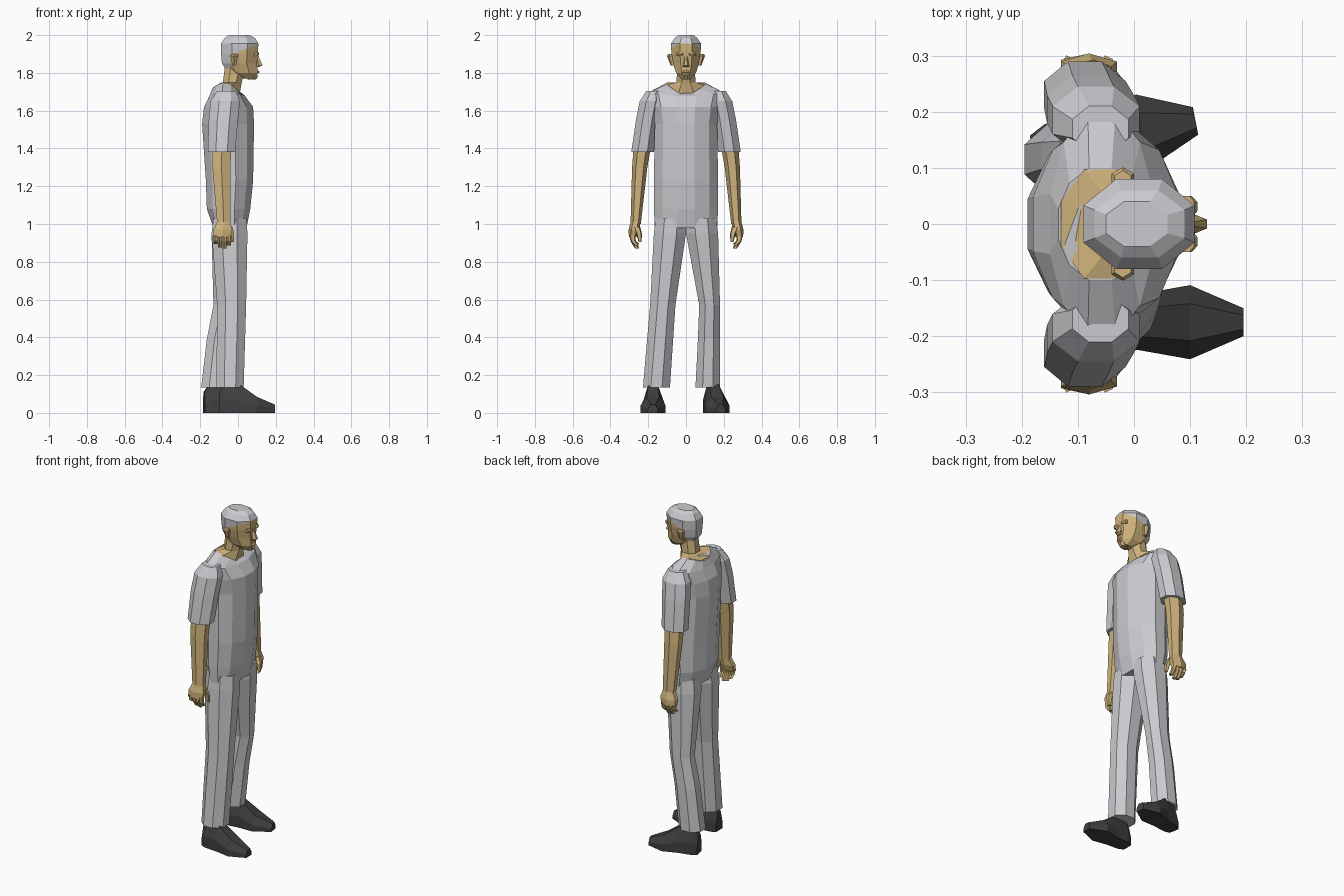
import bpy, bmesh, math
from mathutils import Vector

if "Cube" in bpy.data.objects:
    bpy.data.objects.remove(bpy.data.objects["Cube"], do_unlink=True)


def material(name, red, green, blue):
    mat = bpy.data.materials.new(name)
    mat.use_nodes = True
    mat.diffuse_color = (red, green, blue, 1)
    shader = mat.node_tree.nodes["Principled BSDF"]
    shader.inputs["Base Color"].default_value = mat.diffuse_color
    return mat


GREY = material("light grey", .6, .6, .63)
SKIN = material("skin", .62, .45, .2)
DARK = material("dark shoe", .05, .05, .05)


def finish(name, bm, *materials):
    bmesh.ops.recalc_face_normals(bm, faces=bm.faces)
    mesh = bpy.data.meshes.new(name)
    bm.to_mesh(mesh)
    bm.free()
    for mat in materials:
        mesh.materials.append(mat)
    obj = bpy.data.objects.new(name, mesh)
    bpy.context.collection.objects.link(obj)


def bridge(rings):
    """Join rings of points into a closed, flat-faced surface."""
    bm = bmesh.new()
    loops = [[bm.verts.new(point) for point in ring] for ring in rings]
    for low, high in zip(loops, loops[1:]):
        for i in range(len(low)):
            bm.faces.new((low[i - 1], low[i], high[i], high[i - 1]))
    bm.faces.new(loops[0])
    bm.faces.new(loops[-1])
    return bm


def level(z, back, front, outer, inner=None, rise=0, pitch=0, sides=8):
    """Polygon filling a box in plan; rise lifts its sides, pitch lifts its front."""
    if inner is None:
        inner = -outer
    centre = Vector(((back + front) / 2, (inner + outer) / 2, z))
    reach = 1 / math.cos(math.pi / sides)
    points = []
    for i in range(sides):
        angle = math.tau * (i + .5) / sides
        c, s = reach * math.cos(angle), reach * math.sin(angle)
        points.append(centre + Vector((c * (front - back) / 2,
                                       s * (outer - inner) / 2,
                                       rise * s * s + pitch * c)))
    return points


def loft(name, mat, *rings, side=1):
    """Build a part on the left, or on the right when side is negative."""
    flipped = [[(p.x, p.y * side, p.z) for p in ring] for ring in rings]
    finish(name, bridge(flipped), mat)


# Shirt body with a scooped collar
loft("shirt_body", GREY,
     level(z=.98, back=-.13, front=.045, outer=.165, sides=12),
     level(z=1.08, back=-.165, front=.065, outer=.17, sides=12),
     level(z=1.23, back=-.17, front=.08, outer=.17, sides=12),
     level(z=1.53, back=-.19, front=.085, outer=.165, sides=12),
     level(z=1.62, back=-.18, front=.08, outer=.18, sides=12),
     level(z=1.68, back=-.15, front=.035, outer=.2, rise=.015, sides=12),
     level(z=1.7, back=-.135, front=.015, outer=.1, rise=.045, pitch=-.015, sides=12))

# Neck, spreading out to fill the collar
loft("neck", SKIN,
     level(z=1.66, back=-.13, front=.01, outer=.095, rise=.04, pitch=-.015),
     level(z=1.703, back=-.13, front=.01, outer=.097, rise=.04, pitch=-.015),
     level(z=1.75, back=-.08, front=.02, outer=.05),
     level(z=1.83, back=-.07, front=.04, outer=.047))

# Head, cut along the hairline and coloured by region
head = bridge([
    level(z=1.77, back=.03, front=.09, outer=.026),
    level(z=1.8, back=-.05, front=.105, outer=.053),
    level(z=1.85, back=-.085, front=.1, outer=.068),
    level(z=1.9, back=-.09, front=.105, outer=.077),
    level(z=1.955, back=-.09, front=.108, outer=.08),
    level(z=1.985, back=-.07, front=.09, outer=.06),
    level(z=2, back=-.05, front=.06, outer=.04)])
temple, hairline = Vector((-.01, 0, 1.905)), Vector((-.42, 0, 1))
nape, forward = Vector((-.04, 0, 1.8)), Vector((1, 0, 0))
for point, normal in ((temple, hairline), (nape, forward)):
    everything = head.verts[:] + head.edges[:] + head.faces[:]
    bmesh.ops.bisect_plane(head, geom=everything, plane_co=point, plane_no=normal)
for face in head.faces:
    middle = face.calc_center_median()
    above_hairline = (middle - temple).dot(hairline) > 0
    behind_ear = middle.x < nape.x and middle.z > nape.z
    face.material_index = 0 if above_hairline or behind_ear else 1
finish("head_and_hair", head, GREY, SKIN)

# Nose, lips and chin
loft("nose", SKIN,
     level(z=1.83, back=.09, front=.11, outer=.016, sides=6),
     level(z=1.84, back=.09, front=.13, outer=.014, sides=6),
     level(z=1.89, back=.09, front=.108, outer=.007, sides=6))
loft("lips", SKIN,
     level(z=1.796, back=.08, front=.107, outer=.02),
     level(z=1.804, back=.08, front=.115, outer=.022),
     level(z=1.812, back=.08, front=.108, outer=.018))
loft("chin", SKIN,
     level(z=1.765, back=.05, front=.095, outer=.018),
     level(z=1.785, back=.05, front=.108, outer=.022))

for label, side in (("left", 1), ("right", -1)):
    # Brow and ear
    loft(label + "_brow", SKIN,
         level(z=1.89, back=.08, front=.106, inner=.012, outer=.05),
         level(z=1.9, back=.08, front=.113, inner=.012, outer=.05),
         level(z=1.91, back=.08, front=.107, inner=.015, outer=.05), side=side)
    loft(label + "_ear", SKIN,
         level(z=1.84, back=-.03, front=-.01, inner=.06, outer=.08, sides=6),
         level(z=1.89, back=-.04, front=0, inner=.06, outer=.098, sides=6),
         level(z=1.9, back=-.035, front=-.005, inner=.06, outer=.093, sides=6), side=side)

    # Sleeve and forearm
    loft(label + "_sleeve", GREY,
         level(z=1.705, back=-.11, front=-.01, inner=.13, outer=.21),
         level(z=1.65, back=-.145, front=.01, inner=.125, outer=.245),
         level(z=1.55, back=-.155, front=0, inner=.145, outer=.265),
         level(z=1.38, back=-.16, front=-.015, inner=.17, outer=.29), side=side)
    loft(label + "_forearm", SKIN,
         level(z=1.42, back=-.135, front=-.035, inner=.19, outer=.27, sides=6),
         level(z=1.3, back=-.135, front=-.04, inner=.21, outer=.28, sides=6),
         level(z=1, back=-.11, front=-.04, inner=.243, outer=.29, sides=6), side=side)

    # Hand with curled fingers
    loft(label + "_palm", SKIN,
         level(z=1.01, back=-.11, front=-.04, inner=.245, outer=.29, sides=6),
         level(z=.97, back=-.13, front=-.03, inner=.25, outer=.3, sides=6),
         level(z=.93, back=-.13, front=-.04, inner=.265, outer=.3, sides=6), side=side)
    for i, tip in enumerate((.895, .875, .87, .885)):
        back = -.127 + i * .023
        front = back + .02
        loft(f"{label}_finger_{i + 1}", SKIN,
             level(z=.94, back=back, front=front, inner=.27, outer=.298, sides=5),
             level(z=.91, back=back, front=front, inner=.268, outer=.292, sides=5),
             level(z=tip, back=back, front=front, inner=.25, outer=.268, sides=5), side=side)
    loft(label + "_thumb", SKIN,
         level(z=.985, back=-.06, front=-.03, inner=.245, outer=.275, sides=5),
         level(z=.95, back=-.045, front=-.02, inner=.236, outer=.262, sides=5),
         level(z=.905, back=-.035, front=-.02, inner=.236, outer=.25, sides=5), side=side)

# Trouser legs in a slight stride
loft("left_trouser_leg", GREY,
     level(z=1.03, back=-.13, front=.045, inner=0, outer=.16),
     level(z=.95, back=-.14, front=.045, inner=0, outer=.17),
     level(z=.57, back=-.13, front=.005, inner=.07, outer=.18),
     level(z=.39, back=-.165, front=-.025, inner=.063, outer=.18),
     level(z=.135, back=-.195, front=-.05, inner=.05, outer=.18))
loft("right_trouser_leg", GREY,
     level(z=1.03, back=-.13, front=.045, inner=0, outer=.16),
     level(z=.95, back=-.14, front=.05, inner=0, outer=.17),
     level(z=.57, back=-.11, front=.043, inner=.056, outer=.19),
     level(z=.135, back=-.115, front=.03, inner=.085, outer=.228), side=-1)


def shoe(name, heel, turn):
    """Loft sections from the heel to the toe, then turn and place them."""
    rings = []
    for along, half, height in ((0, .03, .11), (.03, .045, .15), (.11, .05, .15),
                                (.2, .066, .085), (.295, .025, .044)):
        right = [(-half, 0), (-half, height * .45), (-half / 2, height)]
        outline = right + [(-across, z) for across, z in reversed(right)]
        rings.append([(heel.x + along * math.cos(turn) - across * math.sin(turn),
                       heel.y + along * math.sin(turn) + across * math.cos(turn), z)
                      for across, z in outline])
    finish(name, bridge(rings), DARK)


shoe("left_shoe", heel=Vector((-.18, .128)), turn=.19)
shoe("right_shoe", heel=Vector((-.1, -.175)), turn=0)
